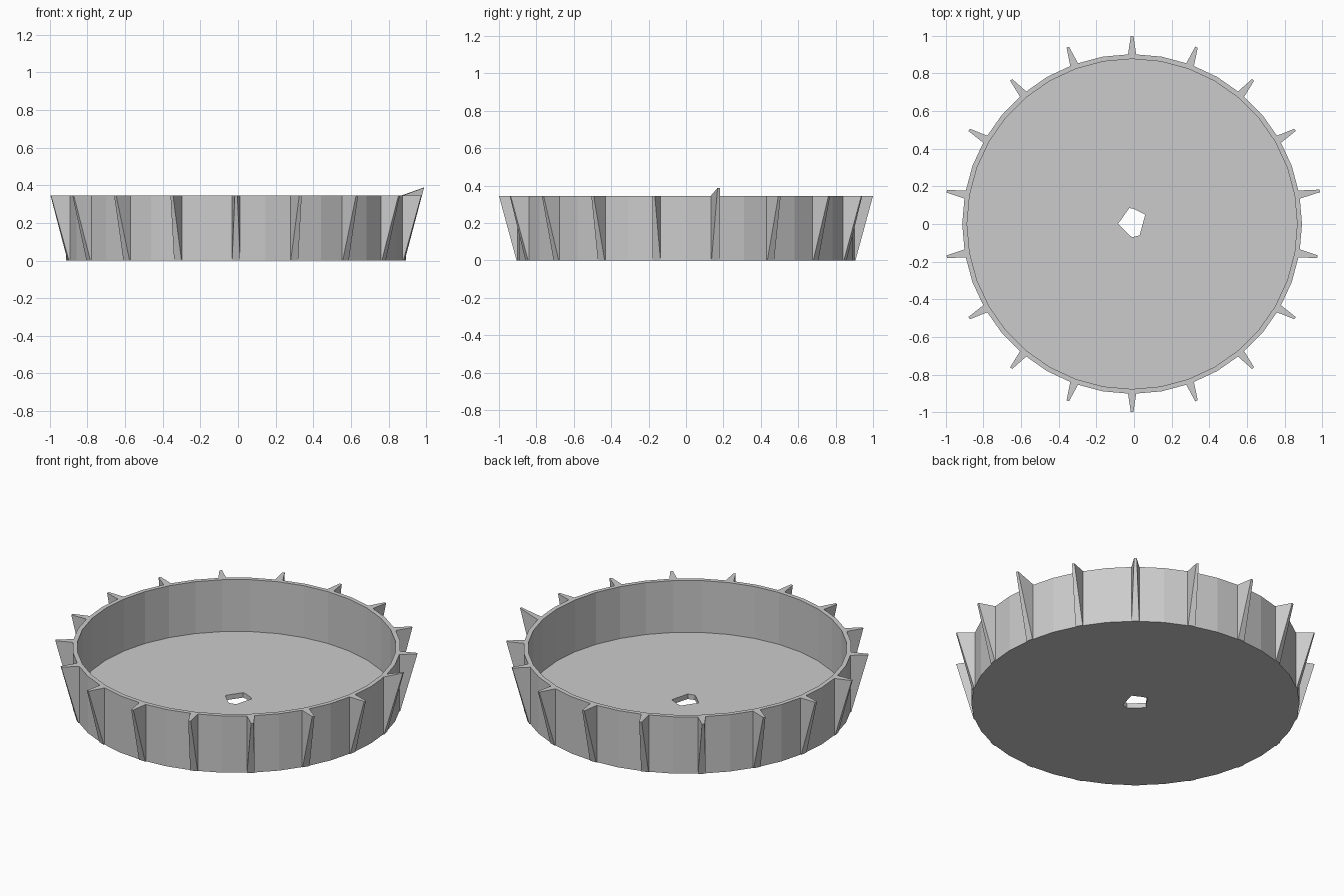
import bpy, bmesh
from math import cos, sin, pi, radians

if "Cube" in bpy.data.objects:
    bpy.data.objects.remove(bpy.data.objects["Cube"])

CX, H, FLOOR = -0.01, 0.345, 0.03
R_OUT, R_IN = 0.903, 0.877


def finish(bm, name):
    bmesh.ops.recalc_face_normals(bm, faces=bm.faces[:])
    me = bpy.data.meshes.new(name)
    bm.to_mesh(me)
    bm.free()
    ob = bpy.data.objects.new(name, me)
    bpy.context.collection.objects.link(ob)
    return ob


def ring(bm, pts, z):
    vs = [bm.verts.new((x, y, z)) for x, y in pts]
    es = [bm.edges.new((vs[i], vs[(i + 1) % len(vs)])) for i in range(len(vs))]
    return vs, es


def circle(r, n):
    return [(CX + r * cos(2 * pi * i / n), r * sin(2 * pi * i / n)) for i in range(n)]


def wall(bm, a, b):
    n = len(a[0])
    for i in range(n):
        j = (i + 1) % n
        bm.faces.new((a[0][i], a[0][j], b[0][j], b[0][i]))


# Open dish: floor, thin wall and a rough hole through the middle
hole = [(0.06, 0.05), (0.0, 0.08), (-0.025, 0.085), (-0.085, 0.0),
        (-0.03, -0.055), (-0.01, -0.07), (0.03, -0.06)]
bm = bmesh.new()
out_bot = ring(bm, circle(R_OUT, 36), 0)
out_top = ring(bm, circle(R_OUT, 36), H)
in_top = ring(bm, circle(R_IN, 36), H)
in_bot = ring(bm, circle(R_IN, 36), FLOOR)
hole_top = ring(bm, hole, FLOOR)
hole_bot = ring(bm, hole, 0)
wall(bm, out_bot, out_top)
wall(bm, out_top, in_top)
wall(bm, in_top, in_bot)
wall(bm, hole_top, hole_bot)
bmesh.ops.triangle_fill(bm, edges=in_bot[1] + hole_top[1], use_beauty=True)
bmesh.ops.triangle_fill(bm, edges=out_bot[1] + hole_bot[1], use_beauty=True)
finish(bm, "dish")


# Tapered fins around the wall; one has a bent-up tip
def fin(index, tip_z, tip_r):
    a = radians(10 + 20 * index)
    bm = bmesh.new()

    def pair(r, w, z):
        return [bm.verts.new((CX + r * cos(a) - s * w * sin(a),
                              r * sin(a) + s * w * cos(a), z)) for s in (-1, 1)]

    lo_in, lo_out = pair(0.893, 0.023, 0), pair(0.906, 0.021, 0)
    hi_in, hi_out = pair(0.893, 0.023, H), pair(tip_r, 0.007, tip_z)
    loop = [lo_in, lo_out, hi_out, hi_in]
    for i in range(4):
        p, q = loop[i], loop[(i + 1) % 4]
        bm.faces.new((p[0], p[1], q[1], q[0]))
    bm.faces.new([p[0] for p in loop])
    bm.faces.new([p[1] for p in loop])
    finish(bm, f"fin_{index + 1}")


for k in range(18):
    fin(k, 0.388 if k == 0 else H, 1.013 if k == 0 else 1.0)
